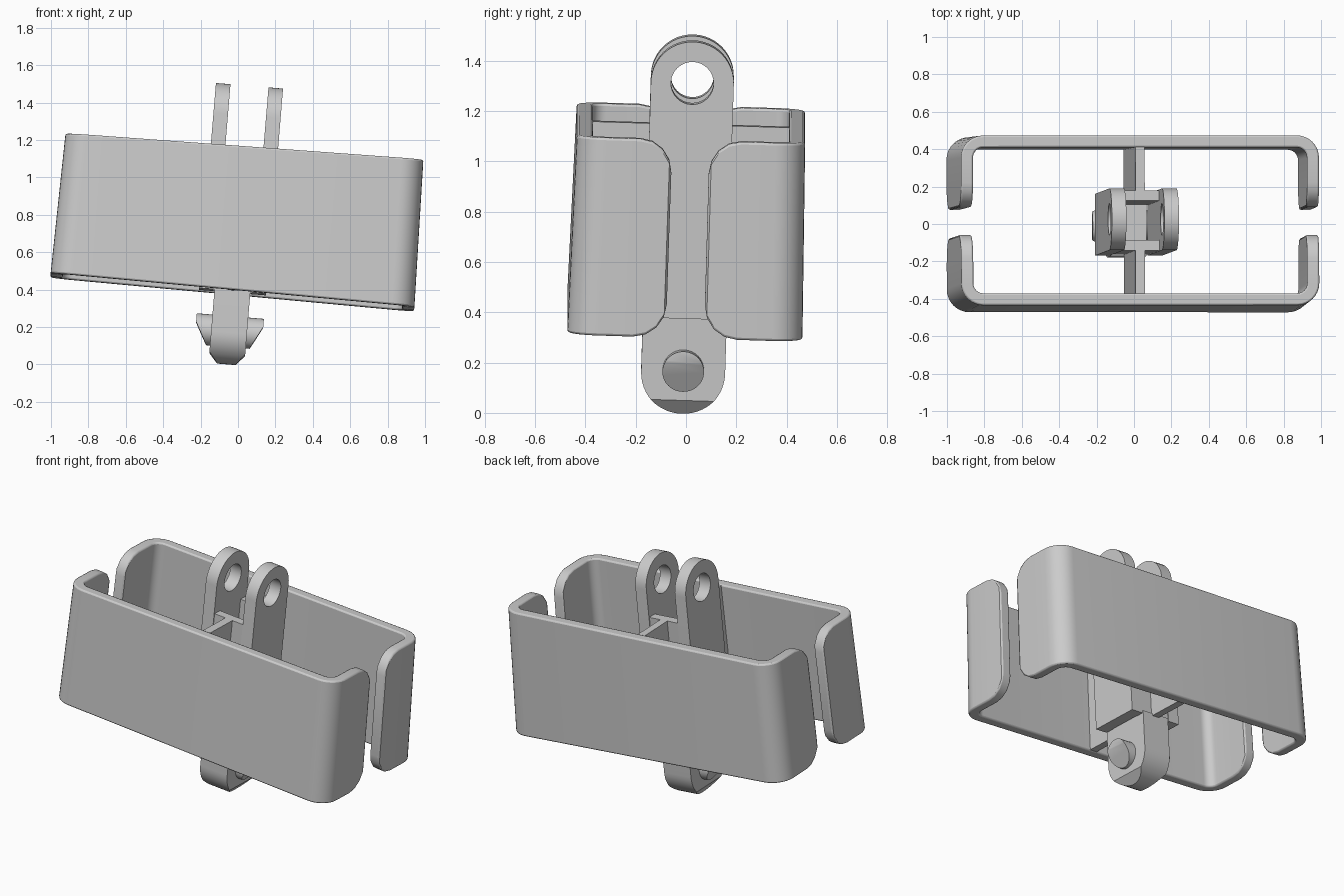
import bpy, bmesh
from math import sin, cos, pi, radians
from mathutils import Matrix, Vector

if "Cube" in bpy.data.objects:
    bpy.data.objects.remove(bpy.data.objects["Cube"])

# The whole link leans slightly: built upright around its centre, then tilted
TILT = (Matrix.Translation((0, 0, 0.75)) @ Matrix.Rotation(radians(4.75), 4, 'Y')
        @ Matrix.Rotation(radians(-1.8), 4, 'X') @ Matrix.Translation((0, 0.007, 0)))


def finish(name, bm, bevel=0.0):
    bmesh.ops.recalc_face_normals(bm, faces=bm.faces)
    me = bpy.data.meshes.new(name)
    bm.to_mesh(me)
    bm.free()
    ob = bpy.data.objects.new(name, me)
    bpy.context.collection.objects.link(ob)
    ob.matrix_world = TILT
    if bevel:
        m = ob.modifiers.new("soft_edges", 'BEVEL')
        m.width, m.segments = bevel, 2
        m.limit_method, m.angle_limit = 'ANGLE', radians(50)
    return ob


def box(name, x0, x1, y0, y1, z0, z1):
    bm = bmesh.new()
    bmesh.ops.create_cube(bm, size=1)
    for v in bm.verts:
        v.co = ((x0 + x1) / 2 + v.co.x * (x1 - x0), (y0 + y1) / 2 + v.co.y * (y1 - y0),
                (z0 + z1) / 2 + v.co.z * (z1 - z0))
    return finish(name, bm)


def prism(outline, x0, x1):
    # extrude a (y, z) outline along x
    bm = bmesh.new()
    f = bm.faces.new([bm.verts.new((x0, y, z)) for y, z in outline])
    r = bmesh.ops.extrude_face_region(bm, geom=[f])
    bmesh.ops.translate(bm, vec=(x1 - x0, 0, 0),
                        verts=[g for g in r['geom'] if isinstance(g, bmesh.types.BMVert)])
    return bm


def slice_off(bm, point, normal):
    bmesh.ops.recalc_face_normals(bm, faces=bm.faces)
    r = bmesh.ops.bisect_plane(bm, geom=bm.verts[:] + bm.edges[:] + bm.faces[:],
                               plane_co=point, plane_no=normal, clear_outer=True)
    bmesh.ops.holes_fill(bm, edges=[e for e in bm.edges if e.is_boundary])


def arc(cy, cz, r, a0, a1, n):
    return [(cy + r * cos(a0 + (a1 - a0) * i / n), cz + r * sin(a0 + (a1 - a0) * i / n))
            for i in range(n + 1)]


# Shell halves: C-shaped walls with rounded lips, slightly drafted
W, D, GAP, R, LIP, T = 0.968, 0.461, 0.075, 0.12, 0.13, 0.065
right = []   # (x, y, normal x, normal y, height lost at the lip)
for i in range(5):
    a = i * pi / 8
    right.append((W, -GAP - LIP * (1 - cos(a)), 1, 0, LIP * (1 - sin(a))))
for i in range(9):
    a = -i * pi / 16
    right.append((W - R + R * cos(a), -D + R + R * sin(a), cos(a), sin(a), 0))
columns = right + [(-x, y, -nx, ny, h) for x, y, nx, ny, h in reversed(right)]


def shaped(x, y, z):
    t = (z - 0.02) / 0.385
    return Vector((x * (1 - 0.009 * t), y * (1 - 0.015 * t), 0.02 + (z - 0.02) * (1 + 0.025 * x)))


for name, side in (("front_shell", 1), ("back_shell", -1)):
    bm = bmesh.new()
    rings = []
    for x, y, nx, ny, h in columns:
        xi, yi = x - nx * T, y - ny * T
        rings.append([bm.verts.new(shaped(px, py * side, z)) for px, py, z in (
            (x, y, -0.365 + h), (x, y, 0.405 - h), (xi, yi, 0.405 - h), (xi, yi, -0.365 + h))])
    for a, b in zip(rings, rings[1:]):
        for k in range(4):
            bm.faces.new((a[k], a[(k + 1) % 4], b[(k + 1) % 4], b[k]))
    bm.faces.new(rings[0])
    bm.faces.new(rings[-1])
    finish(name, bm, 0.009)

# Centre web and the bridges that join the two hinge plates
for name, s in (("front", -1), ("back", 1)):
    ys = sorted((s * 0.15, s * 0.42))
    box(name + "_web", -0.025, 0.025, *ys, -0.36, 0.40)
    yb = sorted((s * 0.105, s * 0.16))
    box(name + "_bridge", -0.105, 0.105, *yb, -0.36, 0.40)

# Hinge plates with round ends and a pin hole
plate = arc(0, 0.578, 0.165, 0, pi, 24) + [(-0.165, -0.362), (0.165, -0.362)]
hole = arc(0, 0.578, 0.085, 0, 2 * pi, 32)[:-1]
cu = bpy.data.curves.new("plate_profile", 'CURVE')
cu.dimensions, cu.fill_mode, cu.extrude = '2D', 'BOTH', 0.039
for pts in (plate, hole):
    sp = cu.splines.new('POLY')
    sp.points.add(len(pts) - 1)
    for p, (y, z) in zip(sp.points, pts):
        p.co = (y, z, 0, 1)
    sp.use_cyclic_u = True
profile = bpy.data.objects.new("plate_profile", cu)
bpy.context.collection.objects.link(profile)
to_side = Matrix(((0, 0, 1, 0), (1, 0, 0, 0), (0, 1, 0, 0), (0, 0, 0, 1)))
for name, x in (("left_hinge_plate", -0.141), ("right_hinge_plate", 0.141)):
    me = bpy.data.meshes.new_from_object(profile)
    me.transform(Matrix.Translation((x, 0, 0)) @ to_side)
    bm = bmesh.new()
    bm.from_mesh(me)
    bmesh.ops.remove_doubles(bm, verts=bm.verts, dist=0.0005)
    finish(name, bm)
bpy.data.objects.remove(profile)

# Lower tongue with chamfered tip
bm = prism(arc(0, -0.585, 0.167, pi, 2 * pi, 24) + [(0.167, -0.345), (-0.167, -0.345)], -0.096, 0.096)
for s in (-1, 1):
    slice_off(bm, (s * 0.096, 0, -0.695), (s * 0.055, 0, -0.045))
finish("hinge_tongue", bm)

# Snap pin with sloped undersides
bm = prism(arc(0, -0.576, 0.083, 0, 2 * pi, 32)[:-1], -0.18, 0.18)
for s in (-1, 1):
    slice_off(bm, (s * 0.18, 0, -0.54), (s * 0.118, 0, -0.063))
finish("snap_pin", bm)

# Smooth shading with sharp edges kept
for ob in bpy.context.scene.objects:
    ob.select_set(True)
    bpy.context.view_layer.objects.active = ob
bpy.ops.object.shade_smooth_by_angle(angle=radians(30))
